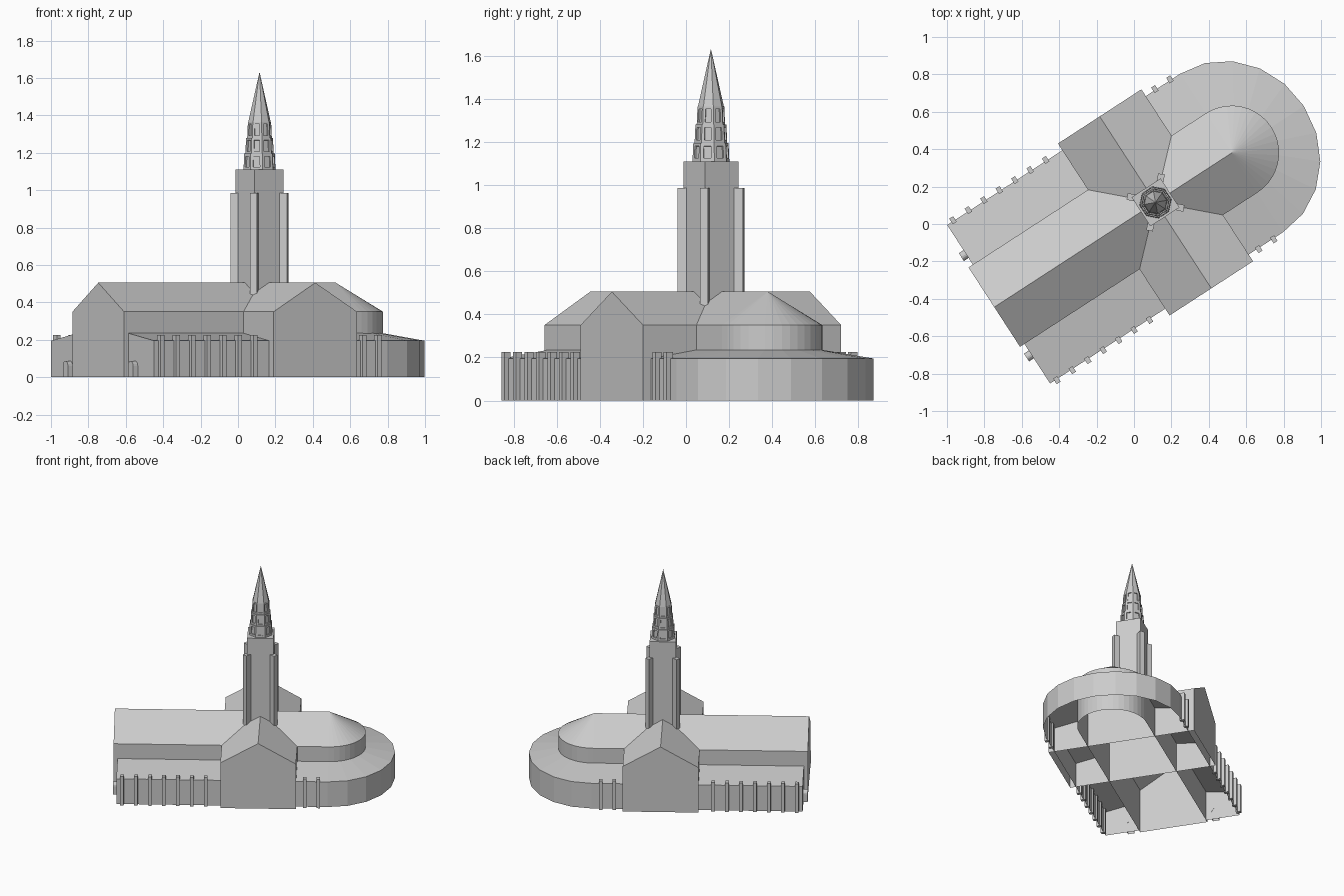
import bpy, bmesh
from math import radians, sin, cos, pi
from mathutils import Matrix

cube = bpy.data.objects.get("Cube")
if cube:
    bpy.data.objects.remove(cube)

stone = bpy.data.materials.new("light grey stone")
stone.use_nodes = True
GREY = (0.6, 0.6, 0.6, 1)
stone.diffuse_color = GREY
stone.node_tree.nodes["Principled BSDF"].inputs["Base Color"].default_value = GREY

# Local frame: x runs along the nave towards the apse, origin under the tower
PLACE = Matrix.Translation((0.115, 0.1155, 0)) @ Matrix.Rotation(radians(33), 4, 'Z')

NAVE_W, EAVE, RIDGE = 0.253, 0.35, 0.505
AISLE_W, AISLE_LOW, AISLE_HIGH = 0.505, 0.195, 0.235
APSE_X = 0.486


def finish(name, bm):
    bmesh.ops.remove_doubles(bm, verts=bm.verts, dist=1e-5)
    bmesh.ops.recalc_face_normals(bm, faces=bm.faces)
    me = bpy.data.meshes.new(name)
    bm.to_mesh(me)
    bm.free()
    me.materials.append(stone)
    ob = bpy.data.objects.new(name, me)
    ob.matrix_world = PLACE
    bpy.context.collection.objects.link(ob)
    return ob


def face(bm, pts):
    return bm.faces.new([bm.verts.new(p) for p in pts])


def strip(bm, a, b):
    """Quads between two point paths of equal length."""
    for i in range(len(a) - 1):
        face(bm, (a[i], a[i + 1], b[i + 1], b[i]))


def hall(name, half, x0, x1, turn=0, caps=(True, True)):
    """Open-bottomed gabled hall along local x."""
    bm = bmesh.new()
    prof = [(-half, 0), (-half, EAVE), (0, RIDGE), (half, EAVE), (half, 0)]
    ends = [[(x, y, z) for y, z in prof] for x in (x0, x1)]
    strip(bm, *ends)
    for end, cap in zip(ends, caps):
        if cap:
            face(bm, end)
    bm.transform(Matrix.Rotation(radians(turn), 4, 'Z'))
    return finish(name, bm)


def box(bm, size, loc, turn=0):
    m = (Matrix.Rotation(radians(turn), 4, 'Z') @ Matrix.Translation(loc)
         @ Matrix.Diagonal((*size, 1)))
    bmesh.ops.create_cube(bm, size=1, matrix=m)


def half_round(rx, ry, n):
    """Half ellipse around the apse centre, from +y to -y."""
    return [(APSE_X + rx * sin(pi * i / n), ry * cos(pi * i / n)) for i in range(n + 1)]


def at(path, z):
    return [(x, y, z) for x, y in path]


# Nave and transept
hall("nave", NAVE_W, -1.028, APSE_X, caps=(True, False))
hall("transept", 0.266, -0.548, 0.548, turn=90)

# Apse wall with half-cone roof
bm = bmesh.new()
curve = half_round(NAVE_W, NAVE_W, 20)
strip(bm, at(curve, 0), at(curve, EAVE))
eave = at(curve, EAVE)
for p, q in zip(eave, eave[1:]):
    face(bm, (p, q, (APSE_X, 0, RIDGE)))
finish("apse", bm)

# Aisles continuing as an ambulatory around the apse
bm = bmesh.new()
outer = [(-1, AISLE_W)] + half_round(0.46, AISLE_W, 10) + [(-1, -AISLE_W)]
inner = [(-1, NAVE_W)] + half_round(NAVE_W, NAVE_W, 10) + [(-1, -NAVE_W)]
strip(bm, at(outer, 0), at(outer, AISLE_LOW))
strip(bm, at(outer, AISLE_LOW), at(inner, AISLE_HIGH))
for s in (-1, 1):
    face(bm, [(-1, s * NAVE_W, 0), (-1, s * AISLE_W, 0),
              (-1, s * AISLE_W, AISLE_LOW), (-1, s * NAVE_W, AISLE_HIGH)])
finish("aisles_and_ambulatory", bm)

# Aisle buttresses
bm = bmesh.new()
spots = [-0.96 + 0.0985 * i for i in range(7)] + [0.327, 0.423]
for x in spots:
    for s in (-1, 1):
        box(bm, (0.025, 0.035, 0.225), (x, s * 0.51, 0.1125))
finish("aisle_buttresses", bm)

# Arched porches on the aisle fronts
bm = bmesh.new()
for s in (-1, 1):
    arch = [(-0.025, 0)] + [(-0.025 * cos(pi * i / 8), 0.06 + 0.027 * sin(pi * i / 8))
                            for i in range(9)] + [(0.025, 0)]
    front = [(-1.03, s * 0.32 + y, z) for y, z in arch]
    back = [(-0.999, y, z) for _, y, z in front]
    strip(bm, front, back)
    face(bm, front)
finish("side_porches", bm)

# Tower shaft and diagonal corner piers
bm = bmesh.new()
box(bm, (0.185, 0.185, 0.68), (0, 0, 0.77))
finish("tower_shaft", bm)
bm = bmesh.new()
for turn in range(45, 360, 90):
    box(bm, (0.07, 0.036, 0.565), (0.12, 0, 0.7025), turn)
finish("tower_piers", bm)

# Octagonal belfry tiers with recessed windows
TURN = Matrix.Rotation(radians(22.5), 4, 'Z')
for i, r in enumerate((0.087, 0.077, 0.067)):
    bm = bmesh.new()
    m = Matrix.Translation((0, 0, 1.1525 + 0.085 * i)) @ TURN
    bmesh.ops.create_cone(bm, cap_ends=True, segments=8, radius1=r, radius2=r - 0.004,
                          depth=0.085, matrix=m)
    walls = [f for f in bm.faces if len(f.verts) == 4]
    bmesh.ops.inset_individual(bm, faces=walls, thickness=0.24 * r)
    bmesh.ops.inset_individual(bm, faces=walls, thickness=0.0005, depth=-0.008)
    finish(f"belfry_tier_{i + 1}", bm)

# Spire
bm = bmesh.new()
bmesh.ops.create_cone(bm, cap_ends=True, segments=8, radius1=0.061, radius2=0, depth=0.267,
                      matrix=Matrix.Translation((0, 0, 1.4985)) @ TURN)
finish("spire", bm)
